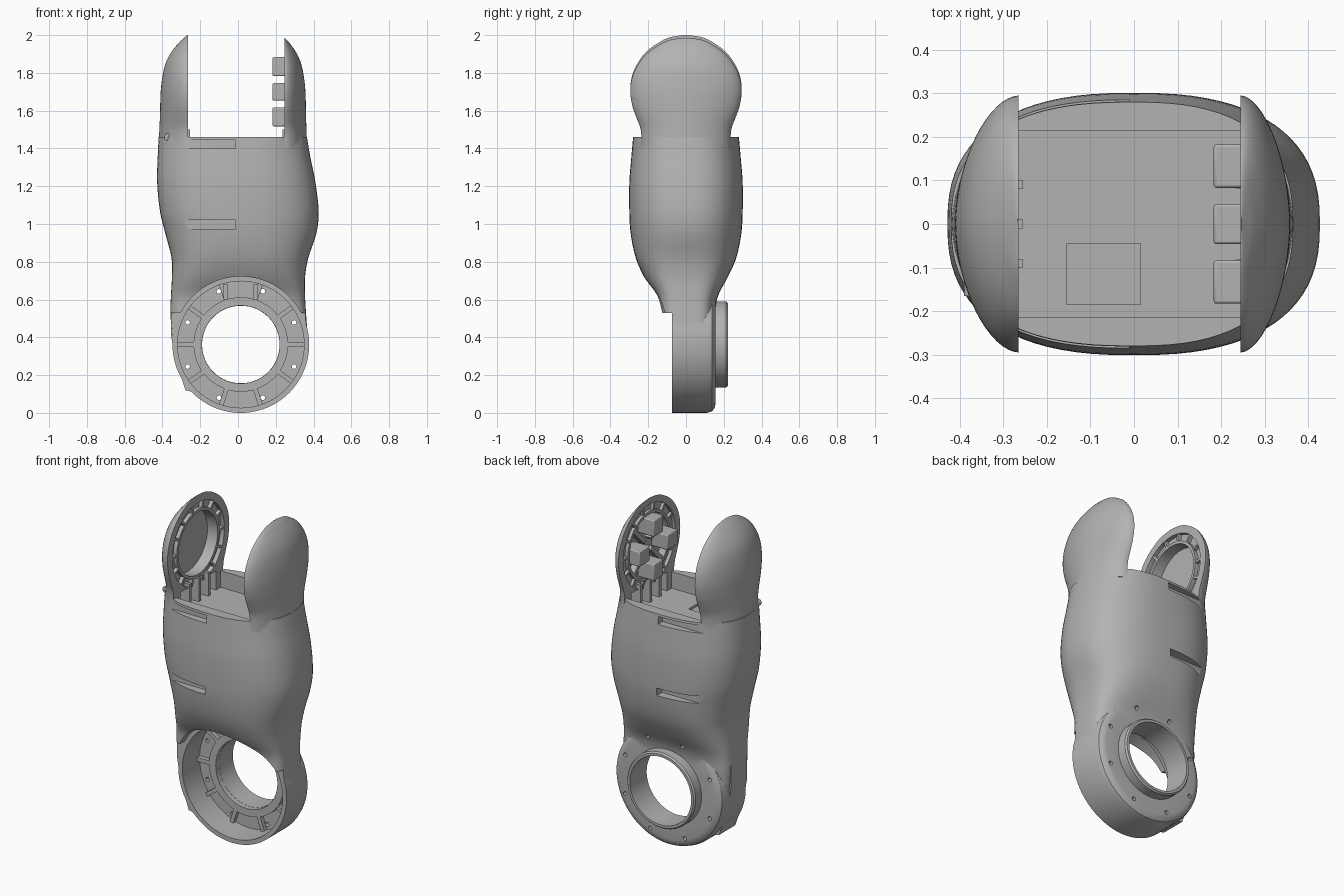
import bpy, bmesh, math
from mathutils import Matrix, Vector

cube = bpy.data.objects.get("Cube")
if cube:
    bpy.data.objects.remove(cube, do_unlink=True)

grey = bpy.data.materials.new("cast_grey")
grey.use_nodes = True
grey.diffuse_color = (0.45, 0.45, 0.45, 1)
grey.node_tree.nodes["Principled BSDF"].inputs["Base Color"].default_value = grey.diffuse_color

HUB = Vector((0.015, 0, 0.362))
ALONG_X = Matrix.Rotation(math.pi / 2, 4, 'Y')
ALONG_Y = Matrix.Rotation(math.pi / 2, 4, 'X')


def make(name, bm):
    bmesh.ops.recalc_face_normals(bm, faces=bm.faces)
    mesh = bpy.data.meshes.new(name)
    bm.to_mesh(mesh)
    bm.free()
    mesh.materials.append(grey)
    ob = bpy.data.objects.new(name, mesh)
    bpy.context.collection.objects.link(ob)
    return ob


def loft(name, rings):
    bm = bmesh.new()
    rows = [[bm.verts.new(p) for p in ring] for ring in rings]
    n = len(rows[0])
    for a, b in zip(rows, rows[1:]):
        for i in range(n):
            j = (i + 1) % n
            bm.faces.new((a[i], a[j], b[j], b[i]))
    bm.faces.new(rows[0])
    bm.faces.new(rows[-1])
    return make(name, bm)


def box(name, lo, hi, turn=None):
    """Box between two corners, optionally turned by a matrix."""
    bm = bmesh.new()
    lo, hi = Vector(lo), Vector(hi)
    size = hi - lo
    bmesh.ops.create_cube(bm, size=1, matrix=Matrix.Translation((lo + hi) / 2) @ Matrix.Diagonal((*size, 1)))
    if turn:
        bm.transform(turn)
    return make(name, bm)


def turned(name, profile, center, axis, steps=72):
    """Closed band of (radius, position along axis) points spun round the axis."""
    def point(r, d, a):
        u, v = r * math.cos(a), r * math.sin(a)
        return center + Vector((u, d, v) if axis == 'Y' else (d, u, v))
    bm = bmesh.new()
    rows = [[bm.verts.new(point(r, d, math.tau * k / steps)) for r, d in profile] for k in range(steps)]
    n = len(profile)
    for k in range(steps):
        a, b = rows[k], rows[(k + 1) % steps]
        for i in range(n):
            j = (i + 1) % n
            bm.faces.new((a[i], a[j], b[j], b[i]))
    return make(name, bm)


def rod(name, center, r, length, turn, sides=72):
    bm = bmesh.new()
    bmesh.ops.create_cone(bm, cap_ends=True, segments=sides, radius1=r, radius2=r, depth=length,
                          matrix=Matrix.Translation(center) @ turn)
    return make(name, bm)


def rod_y(name, r, y0, y1, x=HUB.x, z=HUB.z, sides=72):
    return rod(name, (x, (y0 + y1) / 2, z), r, y1 - y0, ALONG_Y, sides)


def smooth_rows(keys, per=4):
    """Hermite interpolation between key rows, first column is the height."""
    def slope(i, c):
        a, b = keys[max(i - 1, 0)], keys[min(i + 1, len(keys) - 1)]
        return (b[c] - a[c]) / (b[0] - a[0])
    out = []
    for i in range(len(keys) - 1):
        p, q = keys[i], keys[i + 1]
        h = q[0] - p[0]
        for s in range(per):
            t = s / per
            row = [p[0] + h * t]
            for c in range(1, len(p)):
                row.append((2*t**3 - 3*t**2 + 1) * p[c] + (t**3 - 2*t**2 + t) * h * slope(i, c)
                           + (3*t**2 - 2*t**3) * q[c] + (t**3 - t**2) * h * slope(i + 1, c))
            out.append(row)
    return out + [list(keys[-1])]


def power(v, n):
    return math.copysign(abs(v) ** (2 / n), v)


def combine(target, tool, operation):
    mod = target.modifiers.new("join", 'BOOLEAN')
    mod.operation, mod.solver, mod.object = operation, 'EXACT', tool
    bpy.context.view_layer.objects.active = target
    bpy.ops.object.modifier_apply(modifier=mod.name)
    bpy.data.objects.remove(tool, do_unlink=True)


# Main shell: height, left edge, right edge, front depth, back depth, squareness
shell_keys = [
    (0.36, -0.345, 0.372, 0.13, 0.150, 5), (0.53, -0.358, 0.36, 0.145, 0.154, 4.5),
    (0.62, -0.355, 0.355, 0.160, 0.170, 4), (0.72, -0.35, 0.355, 0.222, 0.222, 3.2),
    (0.82, -0.352, 0.372, 0.266, 0.266, 2.8), (0.95, -0.385, 0.415, 0.293, 0.293, 2.5),
    (1.06, -0.412, 0.427, 0.30, 0.30, 2.5), (1.22, -0.428, 0.41, 0.30, 0.30, 2.5),
    (1.36, -0.425, 0.382, 0.289, 0.289, 2.5), (1.46, -0.42, 0.365, 0.28, 0.28, 2.5)]
rings = []
for z, xl, xr, yf, yb, n in smooth_rows(shell_keys):
    ring = []
    for k in range(80):
        a = math.tau * k / 80
        cx, sy = power(math.cos(a), n), power(math.sin(a), n)
        ring.append((cx * (xr if cx > 0 else -xl), sy * (yb if sy > 0 else yf), z))
    rings.append(ring)
body = loft("arm_shell", rings)
combine(body, box("lower_front_cut", (-1, -1, 0), (1, -0.075, 0.53)), 'DIFFERENCE')

# Lower hub, back collar and the side strip
hub = turned("hub", [(0.1, -0.075), (0.362, -0.075), (0.362, 0.11), (0.353, 0.138), (0.335, 0.152),
                     (0.315, 0.156), (0.228, 0.156), (0.228, 0.212), (0.22, 0.222), (0.1, 0.222)], HUB, 'Y', 96)
combine(body, hub, 'UNION')
strip = [(-0.356, 0.56), (-0.356, 0.42), (-0.335, 0.29), (-0.278, 0.12), (-0.24, 0.11), (-0.3, 0.4)]
combine(body, loft("side_strip", [[(x, y, z) for x, z in strip] for y in (-0.074, 0.08)]), 'UNION')

# Two upper ears: height, half width, share of depth left
ear_keys = [(1.40, 0.236, 1.0), (1.46, 0.236, 1.0), (1.51, 0.242, 0.985), (1.57, 0.264, 0.97),
            (1.63, 0.284, 0.96), (1.71, 0.295, 0.94), (1.79, 0.284, 0.87), (1.86, 0.251, 0.75),
            (1.92, 0.202, 0.53), (1.97, 0.128, 0.25), (1.99, 0.08, 0.1), (2.0, 0.02, 0.02)]
EARS = {"right": (-1, 0.265, 0.153, 1.0, 0.025, 0.07), "left": (1, 0.245, 0.119, 0.973, 0.02, 0.045)}
for side, (s, x0, depth, stretch, rim, dish) in EARS.items():
    rings = []
    for z, w, d in smooth_rows(ear_keys):
        z = 1.46 + (z - 1.46) * stretch
        arc = [math.pi * (k / 32 - 0.5) for k in range(33)]
        rings.append([(s * (x0 + depth * d * power(max(math.cos(a), 0), 1.8)), w * power(math.sin(a), 1.8), z)
                      for a in arc])
    combine(body, loft(side + "_ear", rings), 'UNION')

# Opening between the ears with a shallow floor pocket
combine(body, box("opening", (-0.265, -0.213, 1.36), (0.245, 0.213, 1.7)), 'DIFFERENCE')
combine(body, box("pocket", (-0.155, -0.185, 1.345), (0.015, -0.045, 1.4)), 'DIFFERENCE')

# Ear recesses, ribs, ring and gussets
for side, (s, x0, depth, stretch, rim, dish) in EARS.items():
    zc = 1.46 + 0.247 * stretch
    mid = Vector((s * x0, 0, zc))
    for r, d in ((0.248, rim), (0.187, dish)):
        combine(body, rod("recess", mid, r, 2 * d, ALONG_X), 'DIFFERENCE')
    lo, hi = sorted((s * (x0 - 0.02), s * (x0 + 0.05)))
    combine(body, box("foot_recess", (lo, -0.17, 1.36), (hi, 0.17, 1.475)), 'DIFFERENCE')
    a, b = s * (x0 + 0.002), s * (x0 + dish)
    turned(side + "_ear_ring", [(0.187, a), (0.204, a), (0.204, b), (0.187, b)], Vector((0, 0, zc)), 'X')
    lo, hi = sorted((s * (x0 + 0.003), s * (x0 + rim + 0.005)))
    for k in range(14):
        turn = Matrix.Translation((0, 0, zc)) @ Matrix.Rotation(math.tau * (k + 0.5) / 14, 4, 'X')
        box(f"{side}_ear_rib_{k}", (lo, -0.007, 0.2), (hi, 0.007, 0.25), turn)
    lo, hi = sorted((s * (x0 - 0.01), s * (x0 + 0.055)))
    for y in (-0.09, 0.0, 0.09):
        box(f"{side}_gusset", (lo, y - 0.01, 1.35), (hi, y + 0.01, 1.5))

# Coupling teeth and spokes inside the left ear
for k in range(4):
    turn = Matrix.Translation((0, 0, 1.70)) @ Matrix.Rotation(math.tau * k / 4, 4, 'X')
    tooth = box(f"coupling_tooth_{k}", (0.183, -0.046, 0.083), (0.292, 0.046, 0.183), turn)
    bev = tooth.modifiers.new("bevel", 'BEVEL')
    bev.width, bev.segments = 0.006, 2
    box(f"coupling_spoke_{k}", (0.25, -0.012, 0.04), (0.292, 0.012, 0.19),
        turn @ Matrix.Rotation(math.pi / 4, 4, 'X'))

# Hub cavity, through hole and screw holes
for name, r, y0, y1 in (("arch", 0.36, -1, -0.075), ("cup", 0.335, -1, 0.09), ("bore", 0.205, -1, 1)):
    combine(body, rod_y(name, r, y0, y1, sides=96), 'DIFFERENCE')
for k in range(8):
    a = math.tau * (k + 0.5) / 8
    hole = rod_y("screw_hole", 0.012, 0.0, 0.3, HUB.x + 0.305 * math.cos(a), HUB.z + 0.305 * math.sin(a), 16)
    combine(body, hole, 'DIFFERENCE')

# Scooped slots on front and back
for z, y in ((1.423, 0.24), (0.997, 0.245)):
    for s in (-1, 1):
        lo, hi = sorted((s * y, s * 0.5))
        combine(body, box("slot", (-0.285, lo, z - 0.023), (-0.012, hi, z + 0.023)), 'DIFFERENCE')

# Hub collar, ribs and posts
turned("hub_collar", [(0.206, 0.06), (0.25, 0.06), (0.25, 0.1), (0.206, 0.1)], HUB, 'Y', 96)
for k in range(10):
    turn = Matrix.Translation(HUB) @ Matrix.Rotation(math.tau * (k + 0.5) / 10 + math.pi / 10, 4, 'Y')
    box(f"hub_rib_{k}", (0.245, 0.065, -0.012), (0.34, 0.095, 0.012), turn)
for x in (-0.065, 0.095):
    box("hub_post", (x - 0.012, 0.0, 0.6), (x + 0.012, 0.1, 0.68))

# Screw boss at the foot of the right ear
rod_y("screw_boss", 0.02, -0.165, -0.1, -0.37, 1.46, 24)

# Smooth shading with crisp edges
for ob in bpy.context.scene.objects:
    ob.select_set(ob.type == 'MESH' and grey.name in ob.data.materials)
bpy.context.view_layer.objects.active = body
bpy.ops.object.shade_smooth_by_angle(angle=math.radians(30))
